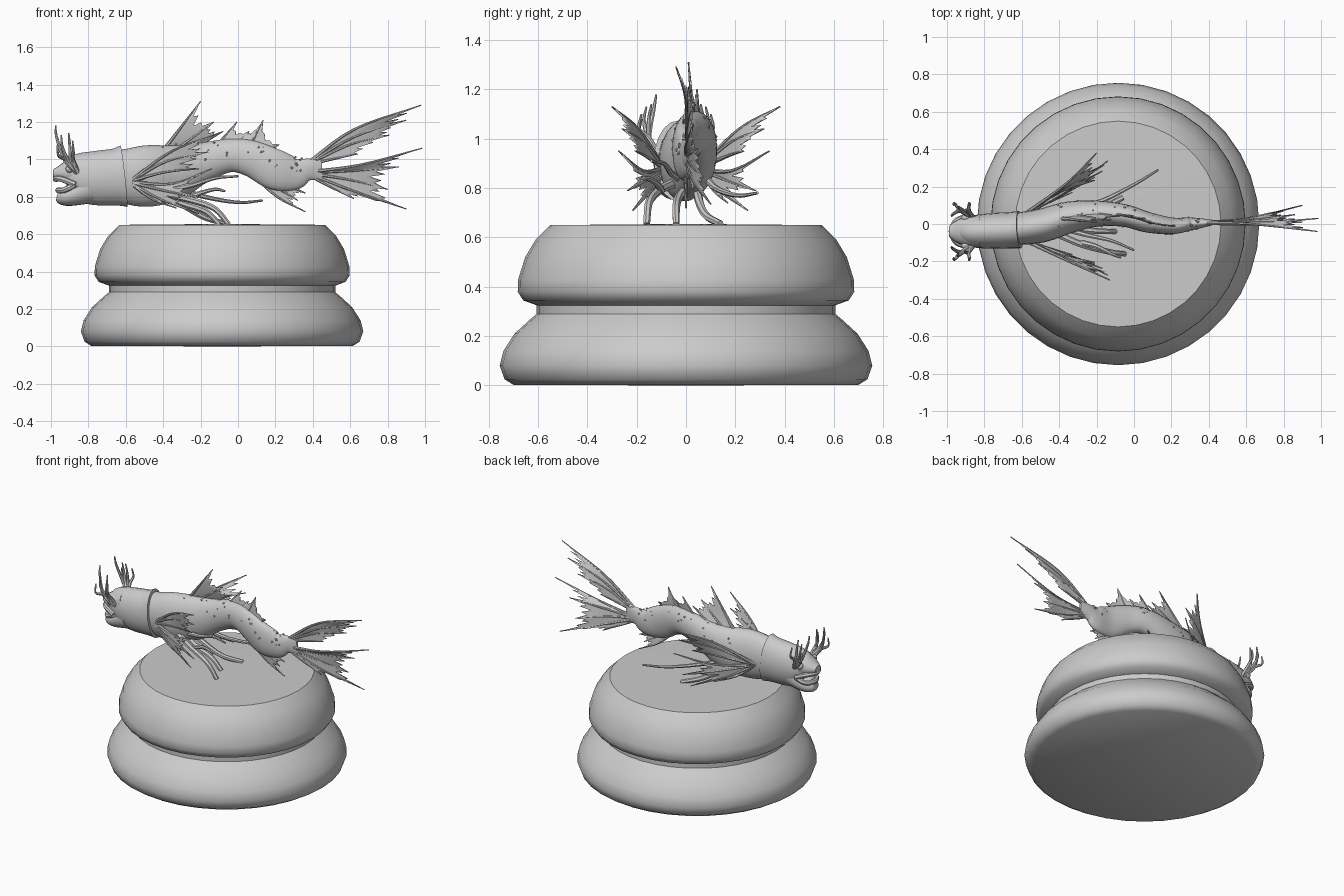
import bpy, bmesh, math, random
from mathutils import Vector as V

random.seed(4)


def finish(name, bm, angle=40):
    bmesh.ops.remove_doubles(bm, verts=bm.verts, dist=0.0004)
    bmesh.ops.recalc_face_normals(bm, faces=bm.faces)
    me = bpy.data.meshes.new(name)
    bm.to_mesh(me)
    bm.free()
    ob = bpy.data.objects.new(name, me)
    bpy.context.collection.objects.link(ob)
    for o in bpy.context.selected_objects:
        o.select_set(False)
    ob.select_set(True)
    bpy.context.view_layer.objects.active = ob
    bpy.ops.object.shade_smooth_by_angle(angle=math.radians(angle))
    return ob


def spline(pts, t):
    """Catmull-Rom through tuples of any length, t in 0..1."""
    n = len(pts) - 1
    i = min(int(t * n), n - 1)
    f = t * n - i
    b, c = pts[i], pts[i + 1]
    a = pts[i - 1] if i > 0 else [2 * p - q for p, q in zip(b, c)]
    d = pts[i + 2] if i + 2 <= n else [2 * q - p for p, q in zip(b, c)]
    return [0.5 * (2 * q + (r - p) * f + (2 * p - 5 * q + 4 * r - s) * f * f
                   + (3 * q - p - 3 * r + s) * f ** 3) for p, q, r, s in zip(a, b, c, d)]


def loft(bm, sections, steps, sides):
    """Skin elliptical sections (x, y, z, half width, half height)."""
    rows = [spline(sections, k / steps) for k in range(steps + 1)]
    span = (V(rows[-1][:3]) - V(rows[0][:3])).normalized()
    ref = V((1, 0, 0)) if abs(span.z) > 0.8 else V((0, 0, 1))
    rings = []
    for k, r in enumerate(rows):
        tan = (V(rows[min(k + 1, steps)][:3]) - V(rows[max(k - 1, 0)][:3])).normalized()
        side = ref.cross(tan).normalized()
        up = tan.cross(side)
        rings.append([bm.verts.new(V(r[:3]) + side * r[3] * math.cos(a) + up * r[4] * math.sin(a))
                      for a in (2 * math.pi * j / sides for j in range(sides))])
    for p, q in zip(rings, rings[1:]):
        for j in range(sides):
            m = (j + 1) % sides
            bm.faces.new((p[j], p[m], q[m], q[j]))
    bm.faces.new(rings[0][::-1])
    bm.faces.new(rings[-1])


def tube(bm, pts, r0, r1, steps=10):
    n = len(pts) - 1
    loft(bm, [(*p, *(2 * [r0 + (r1 - r0) * i / n])) for i, p in enumerate(pts)], steps, 7)


def fin(name, spines, notch=0.3, r=0.011):
    """Ragged membrane stretched between tapering spines."""
    spines = [s if len(s) == 3 else (s[0], tuple((V(s[0]) + V(s[1])) / 2), s[1]) for s in spines]
    bm = bmesh.new()
    cols, rows = 6, 10
    for a, b in zip(spines, spines[1:]):
        grid = []
        for i in range(cols + 1):
            u = i / cols
            length = 1 - notch * math.sin(math.pi * u) ** 0.7
            if 0 < i < cols:
                length += 0.07 * (-1) ** i + random.uniform(-0.03, 0.03)
            grid.append([bm.verts.new(V(spline(a, t)).lerp(V(spline(b, t)), u))
                         for t in (length * k / rows for k in range(rows + 1))])
        for p, q in zip(grid, grid[1:]):
            for k in range(rows):
                bm.faces.new((p[k], p[k + 1], q[k + 1], q[k]))
    ob = finish(name + "_membrane", bm)
    mod = ob.modifiers.new("thickness", 'SOLIDIFY')
    mod.thickness, mod.offset = 0.007, 0
    bm = bmesh.new()
    for s in spines:
        tube(bm, s, r, 0.003)
    finish(name + "_spines", bm)


# Turned pedestal
profile = [(0, 0), (0.70, 0.003), (0.735, 0.025), (0.755, 0.08), (0.74, 0.14), (0.695, 0.21),
           (0.635, 0.265), (0.605, 0.29), (0.605, 0.325), (0.66, 0.345), (0.682, 0.38),
           (0.68, 0.43), (0.652, 0.52), (0.61, 0.59), (0.55, 0.65), (0, 0.655)]
bm = bmesh.new()
vs = [bm.verts.new((x, 0, z)) for x, z in profile]
es = [bm.edges.new(e) for e in zip(vs, vs[1:])]
bmesh.ops.spin(bm, geom=vs + es, axis=(0, 0, 1), cent=(0, 0, 0), steps=36, angle=2 * math.pi)
finish("pedestal", bm).location.x = -0.085

# Winding body
body = [(-0.66, -0.03, 0.91, 0.085, 0.135), (-0.5, -0.01, 0.91, 0.09, 0.165),
        (-0.35, 0.035, 0.93, 0.085, 0.15), (-0.2, 0.055, 0.98, 0.07, 0.11),
        (-0.05, 0.045, 1.02, 0.06, 0.09), (0.07, 0.01, 1.005, 0.055, 0.097),
        (0.2, -0.01, 0.945, 0.045, 0.108), (0.3, 0, 0.925, 0.035, 0.09),
        (0.37, 0.005, 0.945, 0.024, 0.06), (0.45, 0.01, 0.95, 0.008, 0.06)]
bm = bmesh.new()
loft(bm, body, 54, 22)
finish("body", bm)

# Warts scattered over the back
bm = bmesh.new()
for k in range(60):
    x, y, z, ry, rz = spline(body, random.uniform(0.15, 0.85))
    a = random.uniform(0, math.pi)
    c = V((x, y + ry * math.cos(a), z + rz * math.sin(a)))
    new = bmesh.ops.create_icosphere(bm, subdivisions=1, radius=random.uniform(0.004, 0.008))
    bmesh.ops.translate(bm, verts=new["verts"], vec=c)
finish("warts", bm)

# Head with flared gill rim, and open jaws
for name, secs in {
    "head": [(-0.92, -0.04, 0.87, 0.06, 0.07), (-0.86, -0.04, 0.90, 0.085, 0.125),
             (-0.76, -0.037, 0.90, 0.095, 0.145), (-0.66, -0.033, 0.905, 0.097, 0.152),
             (-0.61, -0.03, 0.91, 0.1, 0.165)],
    "upper_jaw": [(-0.988, -0.04, 0.925, 0.03, 0.022), (-0.95, -0.04, 0.925, 0.058, 0.045),
                  (-0.9, -0.04, 0.93, 0.078, 0.07), (-0.82, -0.04, 0.94, 0.085, 0.09)],
    "lower_jaw": [(-0.968, -0.04, 0.805, 0.03, 0.025), (-0.94, -0.04, 0.80, 0.06, 0.045),
                  (-0.89, -0.04, 0.81, 0.075, 0.06), (-0.8, -0.04, 0.85, 0.085, 0.09)],
}.items():
    bm = bmesh.new()
    loft(bm, secs, 16, 20)
    finish(name, bm, 50)

# Lips
for name, x, z in (("upper_lip", -0.975, 0.895), ("lower_lip", -0.962, 0.835)):
    bm = bmesh.new()
    tube(bm, [(-0.87, -0.122, 0.865), (x + 0.03, -0.1, z), (x, -0.04, z),
              (x + 0.03, 0.02, z), (-0.87, 0.042, 0.865)], 0.016, 0.016, 16)
    finish(name, bm)

# Eyes and branching antlers on both sides of the head
for tag, s in (("right", -1), ("left", 1)):
    bm = bmesh.new()
    new = bmesh.ops.create_uvsphere(bm, u_segments=14, v_segments=10, radius=0.022)
    bmesh.ops.translate(bm, verts=new["verts"], vec=(-0.9, -0.04 + s * 0.075, 0.95))
    finish(tag + "_eye", bm)
    bm = bmesh.new()
    for x, o, z in ((-0.975, 0.09, 1.18), (-0.945, 0.13, 1.13), (-0.905, 0.11, 1.14),
                    (-0.885, 0.15, 1.10), (-0.965, 0.15, 1.08)):
        tube(bm, [(-0.86, -0.04 + s * 0.075, 0.93), (-0.9 + (x + 0.92) * 0.5, -0.04 + s * 0.11, 1.0),
                  (x + 0.005, -0.04 + s * o, z - 0.06), (x, -0.04 + s * (o - 0.01), z)], 0.015, 0.004)
    finish(tag + "_antler", bm)

# Paired side fins, each an upper and a lower leaf
for tag, y0, out in (("right", -0.09, -0.21), ("left", 0.055, 0.325)):
    def p(x, o, z):
        return (x, y0 + out * o, z)
    root = p(-0.58, 0, 0.88)
    fin(tag + "_upper_side_fin", [
        (root, p(-0.36, 0.5, 1.04), p(-0.13 if out < 0 else -0.2, 1, 1.13)),
        (root, p(-0.38, 0.42, 0.99), p(-0.16, 0.8, 1.04)),
        (root, p(-0.4, 0.35, 0.93), p(-0.21, 0.55, 0.95))], 0.22)
    fin(tag + "_lower_side_fin", [
        (root, p(-0.35, 0.4, 0.87), p(-0.14, 0.87, 0.95)),
        (root, p(-0.38, 0.35, 0.83), p(-0.17, 0.7, 0.79)),
        (root, p(-0.42, 0.25, 0.79), p(-0.21, 0.6, 0.71)),
        (root, p(-0.46, 0.18, 0.79), p(-0.33, 0.35, 0.74))], 0.4)

# Dorsal sail and the spiky ridge behind it
fin("dorsal_fin", [((-0.39, 0.03, 1.06), (-0.2, 0.01, 1.31)),
                   ((-0.32, 0.045, 1.06), (-0.13, 0.02, 1.2)),
                   ((-0.22, 0.055, 1.07), (-0.08, 0.04, 1.15))], 0.3)
fin("back_ridge", [((-0.1, 0.05, 1.09), (-0.005, 0.045, 1.2)), ((0, 0.03, 1.09), (0.06, 0.03, 1.15)),
                   ((0.07, 0.01, 1.08), (0.135, 0, 1.21)), ((0.16, -0.01, 1.04), (0.22, -0.01, 1.08))],
    0.45, 0.008)

# Belly fin near the tail
fin("belly_fin", [((0.08, 0, 0.92), (0.21, 0, 0.8), (0.36, 0, 0.72)),
                  ((0.18, -0.01, 0.87), (0.32, 0, 0.78)), ((0.26, -0.005, 0.86), (0.36, 0, 0.82))], 0.3)

# Forked tail
hi, lo = (0.36, 0.005, 0.97), (0.36, 0.005, 0.93)
fin("upper_tail", [(hi, (0.62, 0.0, 1.16), (0.98, -0.04, 1.29)), (hi, (0.62, 0.01, 1.12), (0.9, 0.01, 1.21)),
                   (hi, (0.6, 0.015, 1.08), (0.81, 0.03, 1.13)), (hi, (0.64, 0.02, 1.03))], 0.17)
fin("lower_tail", [(lo, (0.65, 0.0, 0.97), (0.985, 0.03, 1.06)), (lo, (0.62, 0.02, 0.94), (0.86, 0.05, 0.96)),
                   (lo, (0.6, 0.025, 0.89), (0.8, 0.07, 0.84)), (lo, (0.62, 0.03, 0.83), (0.9, 0.1, 0.735)),
                   (lo, (0.46, 0.01, 0.87), (0.62, 0.03, 0.79))], 0.24)

# Root-like feelers: three stand on the pedestal, others trail back
bm = bmesh.new()
for pts in (
    [(-0.42, -0.05, 0.82), (-0.28, -0.11, 0.79), (-0.13, -0.15, 0.74), (-0.05, -0.16, 0.652)],
    [(-0.4, 0.0, 0.8), (-0.28, -0.03, 0.76), (-0.17, -0.04, 0.72), (-0.1, -0.04, 0.652)],
    [(-0.4, 0.05, 0.82), (-0.3, 0.05, 0.76), (-0.18, 0.08, 0.69), (-0.06, 0.14, 0.655)],
):
    tube(bm, pts, 0.02, 0.014, 14)
for pts in (
    [(-0.36, 0.07, 0.86), (-0.18, 0.12, 0.8), (0, 0.21, 0.77), (0.13, 0.29, 0.78)],
    [(-0.36, -0.03, 0.84), (-0.25, -0.06, 0.86), (-0.12, -0.09, 0.9), (0.0, -0.14, 0.91)],
    [(-0.28, -0.1, 0.79), (-0.2, -0.12, 0.82), (-0.12, -0.16, 0.84), (-0.07, -0.18, 0.83)],
):
    tube(bm, pts, 0.016, 0.006, 14)
finish("feelers", bm)
